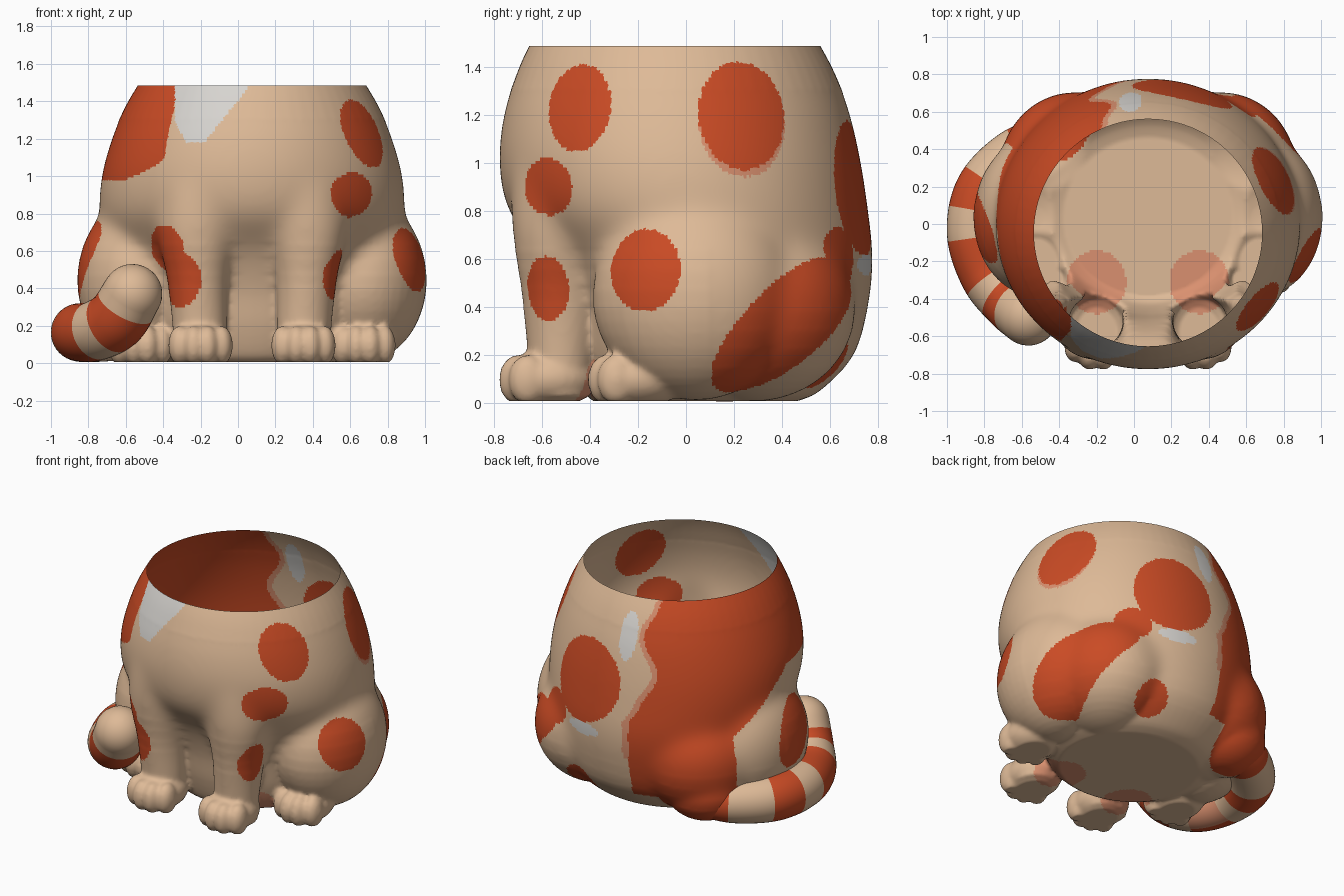
import bpy, bmesh, math
from mathutils import Vector, Matrix

cube = bpy.data.objects.get("Cube")
if cube:
    bpy.data.objects.remove(cube, do_unlink=True)

MID = 0.075          # x of the body's plane of symmetry
RIM = 1.485          # height of the open rim
TAN, ORANGE, WHITE, PEACH = range(4)


def make_material(name, color):
    mat = bpy.data.materials.new(name)
    mat.use_nodes = True
    mat.diffuse_color = (*color, 1)
    mat.node_tree.nodes["Principled BSDF"].inputs["Base Color"].default_value = (*color, 1)
    return mat


materials = [
    make_material("tan fur", (0.73, 0.49, 0.31)),
    make_material("orange patch", (0.59, 0.07, 0.018)),
    make_material("white patch", (0.68, 0.66, 0.63)),
    make_material("peach edge", (0.7, 0.28, 0.16)),
]


def spline(points, steps):
    """Smooth curve through points of any dimension."""
    pts = [Vector(p) for p in points]
    pts = [2 * pts[0] - pts[1]] + pts + [2 * pts[-1] - pts[-2]]
    out = []
    for a, b, c, d in zip(pts, pts[1:], pts[2:], pts[3:]):
        for i in range(steps):
            t = i / steps
            out.append((2 * b + (c - a) * t + (2 * a - 5 * b + 4 * c - d) * t * t
                        + (3 * b - a - 3 * c + d) * t ** 3) / 2)
    return out + [pts[-2]]


def loft(bm, rings):
    """Closed skin over a list of rings."""
    rows = [[bm.verts.new(p) for p in ring] for ring in rings]
    n = len(rows[0])
    faces = []
    for low, high in zip(rows, rows[1:]):
        faces.append([bm.faces.new((low[i], low[(i + 1) % n], high[(i + 1) % n], high[i]))
                      for i in range(n)])
    bm.faces.new(rows[0][::-1])
    bm.faces.new(rows[-1])
    return faces


def trunk(bm, sections, side=1, n=64):
    """Upright form; each section is z, x offset, x radius, front y, back y."""
    rings = []
    for z, cx, rx, front, back in spline(sections, 6):
        rings.append([(MID + side * cx + rx * math.cos(math.tau * i / n),
                       (front + back) / 2 + (back - front) / 2 * math.sin(math.tau * i / n), z)
                      for i in range(n)])
    loft(bm, rings)


def ball(bm, center, radii, side=1):
    x, y, z = center
    place = Matrix.Translation((MID + side * x, y, z)) @ Matrix.Diagonal((*radii, 1))
    bmesh.ops.create_uvsphere(bm, u_segments=40, v_segments=24, radius=1, matrix=place)


def paw(bm, x, y, side):
    ball(bm, (x, y, 0.1), (0.17, 0.2, 0.122), side)
    for k in (-1.5, -0.5, 0.5, 1.5):
        ball(bm, (x + k * 0.075, y - 0.135 + 0.02 * k * k, 0.095), (0.06, 0.08, 0.105), side)


def finish(name, bm):
    mesh = bpy.data.meshes.new(name)
    bm.to_mesh(mesh)
    bm.free()
    obj = bpy.data.objects.new(name, mesh)
    bpy.context.collection.objects.link(obj)
    for mat in materials:
        mesh.materials.append(mat)
    mesh.polygons.foreach_set("use_smooth", [True] * len(mesh.polygons))
    return obj


# Body volume: rounded trunk, haunches, legs and paws
bm = bmesh.new()
trunk(bm, [
    (0, 0, 0.44, -0.38, 0.45), (0.05, 0, 0.55, -0.43, 0.56), (0.2, 0, 0.66, -0.48, 0.7),
    (0.4, 0, 0.72, -0.52, 0.76), (0.6, 0, 0.77, -0.6, 0.78), (0.8, 0, 0.815, -0.74, 0.76),
    (1, 0, 0.805, -0.78, 0.73), (1.2, 0, 0.75, -0.76, 0.685), (1.35, 0, 0.688, -0.713, 0.63),
    (1.48, 0, 0.614, -0.657, 0.564), (1.65, 0, 0.5, -0.56, 0.46)])
for side in (1, -1):
    ball(bm, (0.595, 0.04, 0.45), (0.34, 0.43, 0.44), side)
    ball(bm, (0.39, 0.28, 0.4), (0.41, 0.43, 0.395), side)
    trunk(bm, [
        (0.02, 0.28, 0.14, -0.66, -0.4), (0.2, 0.28, 0.145, -0.66, -0.38),
        (0.45, 0.29, 0.165, -0.685, -0.34), (0.7, 0.29, 0.22, -0.725, -0.3),
        (0.95, 0.25, 0.27, -0.73, -0.2)], side)
    paw(bm, 0.275, -0.57, side)
    paw(bm, 0.595, -0.2, side)
ball(bm, (0.49, 0.39, 0.22), (0.27, 0.25, 0.22), -1)      # tail root
body = finish("body", bm)

# Fuse the parts into one soft skin
remesh = body.modifiers.new("fuse", "REMESH")
remesh.mode = "VOXEL"
remesh.voxel_size = 0.0145
soften = body.modifiers.new("soften", "SMOOTH")
soften.factor = 0.5
soften.iterations = 6
bpy.context.view_layer.update()
fused = bpy.data.meshes.new_from_object(body.evaluated_get(bpy.context.evaluated_depsgraph_get()))
bpy.data.objects.remove(body, do_unlink=True)

# Blend the shoulders and rump, open the top and flatten the soles
bm = bmesh.new()
bm.from_mesh(fused)
for low in (0.4, 0.48, 0.56, 0.64):
    blend = [v for v in bm.verts if low < v.co.z < 1.3 or (v.co.y > 0.1 and low < v.co.z + 0.25 < 1)]
    for _ in range(14):
        bmesh.ops.smooth_vert(bm, verts=blend, factor=0.5,
                              use_axis_x=True, use_axis_y=True, use_axis_z=True)
bmesh.ops.bisect_plane(bm, geom=bm.verts[:] + bm.edges[:] + bm.faces[:],
                       plane_co=(0, 0, RIM), plane_no=(0, 0, 1), clear_outer=True)
for v in bm.verts:
    v.co.z = max(v.co.z, 0.006)


def spot(color, center, radii, tilt=0):
    """Ellipsoid of colour, tilted about the x axis."""
    turn = Matrix.Rotation(math.radians(-tilt), 3, "X")
    scale = Matrix.Diagonal([1 / r for r in radii])
    return color, Vector(center), scale @ turn, max(radii)


spots = [
    spot(WHITE, (-0.02, 0.66, 1.26), (0.06, 0.1, 0.18)),              # back streaks
    spot(WHITE, (0.26, 0.73, 0.575), (0.14, 0.12, 0.042)),
    spot(ORANGE, (0.63, -0.435, 1.22), (0.25, 0.14, 0.19)),           # left side
    spot(ORANGE, (0.6, -0.57, 0.9), (0.17, 0.13, 0.12)),
    spot(ORANGE, (0.77, 0.235, 1.2), (0.3, 0.185, 0.235)),
    spot(ORANGE, (0.96, -0.175, 0.555), (0.3, 0.15, 0.175)),
    spot(ORANGE, (0.5, -0.575, 0.48), (0.13, 0.09, 0.14)),
    spot(ORANGE, (0.75, 0.41, 0.33), (0.42, 0.4, 0.17), 40),
    spot(ORANGE, (0.53, 0.62, 0.61), (0.13, 0.11, 0.12)),
    spot(ORANGE, (0.27, 0.7, 0.89), (0.29, 0.16, 0.29)),              # back
    spot(ORANGE, (0.37, 0.61, 0.14), (0.11, 0.13, 0.13)),
    spot(ORANGE, (-0.42, 0.46, 0.3), (0.27, 0.27, 0.33)),
    spot(ORANGE, (-0.8, -0.02, 0.55), (0.25, 0.16, 0.24), 35),        # right side
    spot(ORANGE, (-0.39, -0.6, 0.6), (0.11, 0.25, 0.14)),
    spot(ORANGE, (-0.31, -0.62, 0.45), (0.12, 0.2, 0.15)),
    spot(PEACH, (-0.2, -0.31, 0.02), (0.16, 0.17, 0.2)),              # under the chest
    spot(PEACH, (0.35, -0.31, 0.02), (0.16, 0.17, 0.2)),
    spot(PEACH, (0.77, 0.235, 1.17), (0.3, 0.185, 0.235)),
]


def coat_color(p):
    # White bib patch below the rim
    if p.y < 0 and -0.335 < p.x and p.z > 1.18 + max(0, 1.25 * (p.x + 0.18), -2 * (p.x + 0.28)):
        return WHITE
    for color, center, shape, reach in spots[:-1]:
        offset = p - center
        if offset.length < reach and (shape @ offset).length < 1:
            return color
    # Large saddle wrapping the back and right side
    angle = math.degrees(math.atan2(p.y + 0.04, p.x - 0.07)) % 360
    start = 110 + 4 * math.cos(13.4 * (p.z - 1.03)) if p.z > 0.8 else max(101, 106 - 50 * (0.8 - p.z))
    if p.z > 0.98:
        end = 232 - 22 * max(0, (1.12 - p.z) / 0.14) ** 2
    else:
        end = 148 + 95 * max(0, p.z - 0.62)
    if p.z > 0.17 and start < angle < end:
        return ORANGE
    if p.z > 0.45 and start - 3 < angle <= start:
        return PEACH
    color, center, shape, reach = spots[-1]
    return color if (shape @ (p - center)).length < 1 else TAN


for f in bm.faces:
    f.material_index = coat_color(f.calc_center_median())
finish("cat_body_pot", bm)

# Tail: swept tube with a round tip and stripes
STEPS = 20
path = spline([
    (-0.46, 0.45, 0.17, 0.13), (-0.64, 0.36, 0.16, 0.145), (-0.8, 0.18, 0.16, 0.155),
    (-0.845, -0.05, 0.165, 0.155), (-0.77, -0.27, 0.17, 0.16), (-0.65, -0.41, 0.235, 0.165),
    (-0.565, -0.49, 0.37, 0.16)], STEPS)
tip = path[-1]
heading = (tip.xyz - path[-2].xyz).normalized()
for k in range(1, 10):
    a = math.radians(9.8 * k)
    path.append(Vector((*(tip.xyz + heading * tip.w * math.sin(a)), tip.w * math.cos(a))))
rings = []
for i, p in enumerate(path):
    along = (path[min(i + 1, len(path) - 1)].xyz - path[max(i - 1, 0)].xyz).normalized()
    across = along.cross(Vector((0, 0, 1))).normalized()
    up = across.cross(along)
    rings.append([p.xyz + p.w * (across * math.cos(t) + up * math.sin(t))
                  for t in (math.tau * j / 40 for j in range(40))])
bm = bmesh.new()
rows = loft(bm, rings)
bmesh.ops.recalc_face_normals(bm, faces=bm.faces[:])
inward = Vector((0.6, 0.3, -0.74))
for i, row in enumerate(rows):
    u = i / STEPS
    striped = any(a <= u < b for a, b in ((0, 0.8), (1.8, 2.5), (3.1, 4.15), (4.7, 5.55)))
    for f in row:
        faded = 3 < u < 4.5 and f.normal.dot(inward) > 0.75
        f.material_index = PEACH if faded and striped else ORANGE if striped else TAN
finish("tail", bm)
